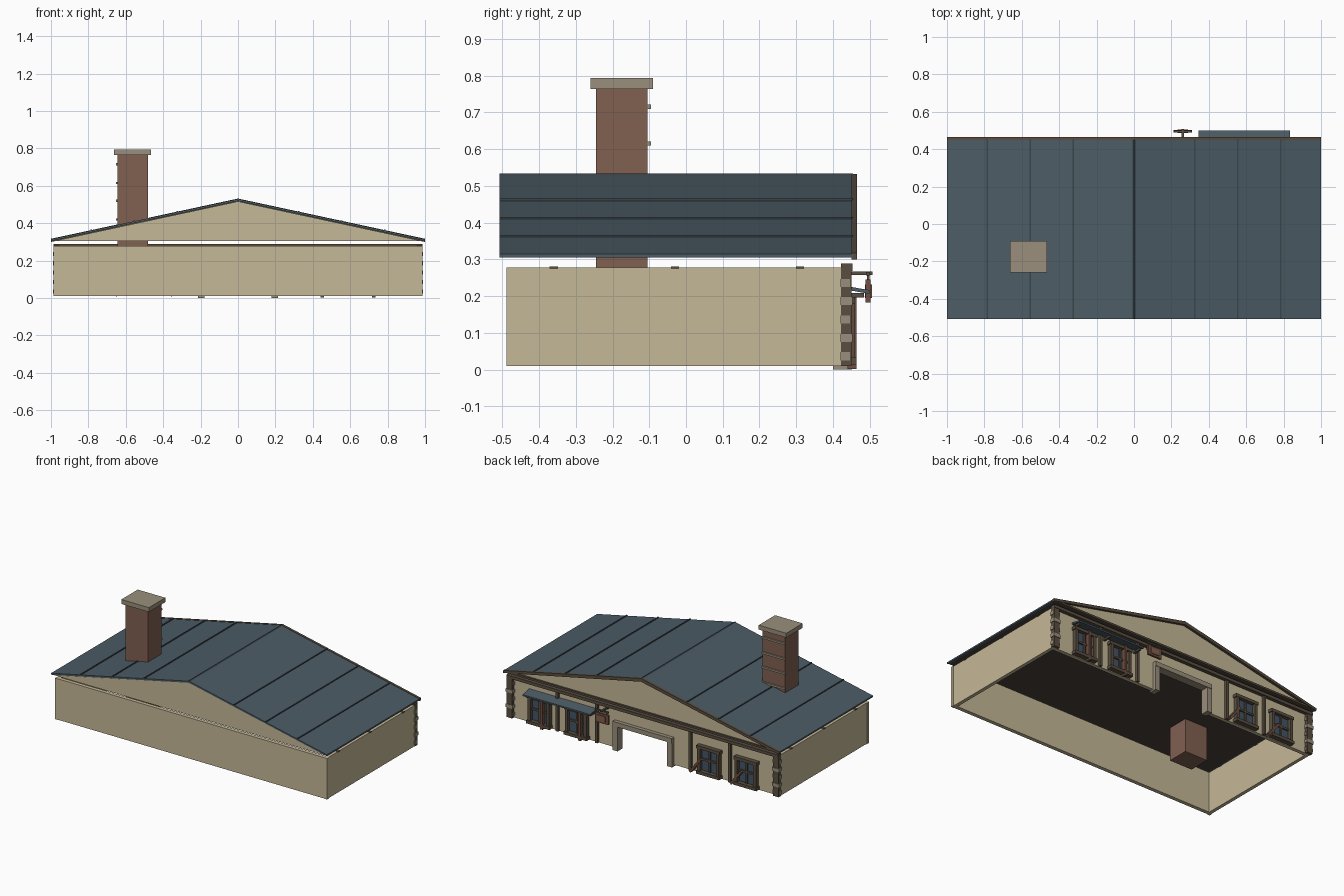
import bpy, bmesh, math
from mathutils import Vector

cube = bpy.data.objects.get("Cube")
if cube:
    bpy.data.objects.remove(cube)


def material(name, rgb):
    m = bpy.data.materials.new(name)
    m.use_nodes = True
    col = (*rgb, 1)
    m.diffuse_color = col
    m.node_tree.nodes["Principled BSDF"].inputs["Base Color"].default_value = col
    return m


PLASTER = material("tan plaster", (.56, .48, .31))
ROOF = material("blue grey metal", (.072, .107, .13))
SEAM = material("dark seam", (.04, .058, .07))
BRICK = material("red brown brick", (.22, .115, .083))
STONE = material("pale stone", (.32, .275, .2))
TIMBER = material("dark timber", (.1, .076, .053))
CEILING = material("shaded boards", (.065, .052, .038))
WOOD = material("reddish wood", (.16, .075, .05))
GLASS = material("window glass", (.055, .09, .13))


def finish(name, bm, *mats):
    bmesh.ops.recalc_face_normals(bm, faces=bm.faces)
    me = bpy.data.meshes.new(name)
    bm.to_mesh(me)
    bm.free()
    for m in mats:
        me.materials.append(m)
    ob = bpy.data.objects.new(name, me)
    bpy.context.collection.objects.link(ob)
    return ob


def box(name, xs, ys, zs, mat):
    bm = bmesh.new()
    bmesh.ops.create_cube(bm, size=1)
    for v in bm.verts:
        v.co = Vector([r[0] if c < 0 else r[1] for r, c in zip((xs, ys, zs), v.co)])
    return finish(name, bm, mat)


def prism(name, pts, ys, *mats):
    """Extrude an x-z outline along y."""
    bm = bmesh.new()
    face = bm.faces.new([bm.verts.new((x, ys[0], z)) for x, z in pts])
    ext = bmesh.ops.extrude_face_region(bm, geom=[face])["geom"]
    for v in ext:
        if isinstance(v, bmesh.types.BMVert):
            v.co.y = ys[1]
    return finish(name, bm, *mats)


def strip(name, a, b, width, ys, mat):
    """Straight board between two x-z points."""
    a, b = Vector(a), Vector(b)
    d = (b - a).normalized() * width / 2
    n = Vector((-d.y, d.x))
    return prism(name, [a + n, b + n, b - n, a - n], ys, mat)


SIDES = (("left", 1), ("right", -1))
BASE, WALL_TOP, EAVE, RIDGE = .01, .278, .305, .53
FRONT, BACK = -.485, .43

# Walls, open below and with a wide doorway at the back
box("front_wall", (-.985, .985), (FRONT, FRONT + .025), (BASE, WALL_TOP), PLASTER)
box("door_lintel_wall", (-.19, .19), (BACK - .025, BACK), (.165, WALL_TOP), PLASTER)
for side, s in SIDES:
    box(side + "_wall", sorted((s * .96, s * .983)), (FRONT, BACK), (BASE, WALL_TOP), PLASTER)
    box(side + "_back_wall", sorted((s * .19, s * .983)), (BACK - .025, BACK),
        (BASE, WALL_TOP), PLASTER)
    box(side + "_front_corner", sorted((s * .968, s * .987)), (FRONT - .003, -.468),
        (BASE, WALL_TOP), PLASTER)
    for y in (-.36, -.03, .31):
        box(side + "_joist_end", sorted((s * .955, s * .986)), (y - .011, y + .011),
            (WALL_TOP - .004, WALL_TOP + .002), TIMBER)
    # Timber corner with stone blocks
    box(side + "_corner_post", sorted((s * .945, s * .986)), (.422, .45), (BASE, .288), TIMBER)
    for i in range(6):
        z = .025 + i * .05
        if z < .26:
            box(side + "_corner_block", sorted((s * .94, s * .99)), (.42, .446 + .007 * (i % 2)),
                (z, z + .022), STONE)

# Gable body, with boards on its underside
gable = prism("gable_body", [(-.985, EAVE), (.985, EAVE), (0, RIDGE - .013)], (-.503, .45),
              PLASTER, CEILING)
for p in gable.data.polygons:
    p.material_index = int(p.normal.z < -.9)


def roof_z(x):
    return RIDGE - (RIDGE - .315) * abs(x)


# Roof sheets, seams and back verge boards
for side, s in SIDES:
    prism(side + "_roof", [(s, EAVE), (s, .315), (0, RIDGE), (0, RIDGE - .011)],
          (-.508, .455), ROOF)
    for x in (.325, .555, .785):
        x *= s
        prism(side + "_roof_seam", [(x - .004, roof_z(x - .004) - .003),
                                    (x - .004, roof_z(x) + .005),
                                    (x + .004, roof_z(x) + .005),
                                    (x + .004, roof_z(x + .004) - .003)], (-.508, .455), SEAM)
    prism(side + "_verge_board", [(s, .3), (s, .317), (0, RIDGE + .002), (0, RIDGE - .02)],
          (.45, .466), TIMBER)
prism("ridge_cap", [(-.01, RIDGE - .004), (0, RIDGE + .004), (.01, RIDGE - .004)],
      (-.508, .455), SEAM)
box("gable_foot_board", (-.985, .985), (.45, .462), (EAVE, EAVE + .012), TIMBER)

# Chimney
box("chimney", (-.645, -.48), (-.245, -.105), (.085, .766), BRICK)
box("chimney_cap", (-.664, -.464), (-.26, -.09), (.764, .793), STONE)
for z in (.42, .52, .615, .715):
    box("chimney_band", (-.651, -.482), (-.107, -.095), (z - .006, z + .006), STONE)

# Back facade framing
box("back_top_beam", (-.985, .985), (.425, .453), (.268, .288), TIMBER)
for side, s in SIDES:
    for x in (.34, .625):
        box(side + "_wall_post", (s * x - .009, s * x + .009), (.425, .446), (BASE, .27), TIMBER)
    # Door surround
    box(side + "_door_jamb", sorted((s * .18, s * .215)), (.4, .452), (.0, .185), STONE)
box("door_head", (-.215, .215), (.4, .455), (.16, .19), STONE)


def window(name, cx):
    w, z0, z1 = .068, .03, .188
    box(name + "_pane", (cx - w, cx + w), (.425, .436), (z0, z1), GLASS)
    for s in (-1, 1):
        x = cx + s * w
        box(name + "_stile", (x - .01, x + .01), (.425, .458), (z0 - .014, z1 + .01), TIMBER)
    for z, h, d in ((z0 - .006, .01, .464), (z1, .01, .46)):
        box(name + "_rail", (cx - w - .016, cx + w + .016), (.425, d), (z - h, z + h), TIMBER)
    box(name + "_mullion", (cx - .006, cx + .006), (.425, .446), (z0, z1), TIMBER)
    z = (z0 + z1) / 2
    box(name + "_crossbar", (cx - w, cx + w), (.425, .446), (z - .006, z + .006), TIMBER)


for side, s in SIDES:
    window(side + "_inner_window", s * .48)
    window(side + "_outer_window", s * .75)

# Braces beside the right windows, upright props below the awning
for x in (-.35, -.645):
    strip("wall_brace", (x, .012), (x - .075, .11), .014, (.428, .462), WOOD)
for x in (.45, .725):
    box("awning_prop", (x - .009, x + .009), (.44, .464), (.002, .205), WOOD)

# Sloping awning over the left windows
awning = box("awning", (.345, .835), (.43, .5), (.206, .216), ROOF)
for v in awning.data.vertices:
    if v.co.y < .45:
        v.co.z += .012
for x in (.36, .59, .82):
    box("awning_bracket", (x - .007, x + .007), (.43, .485), (.196, .208), TIMBER)

# Hanging sign
box("sign_arm", (.253, .267), (.43, .508), (.257, .267), TIMBER)
box("sign_board", (.212, .31), (.489, .502), (.182, .245), WOOD)
box("sign_trim", (.232, .29), (.487, .506), (.195, .232), BRICK)
for x in (.228, .294):
    box("sign_hanger", (x - .004, x + .004), (.492, .499), (.24, .262), TIMBER)
box("sign_crossbar", (.215, .307), (.49, .501), (.256, .265), TIMBER)
